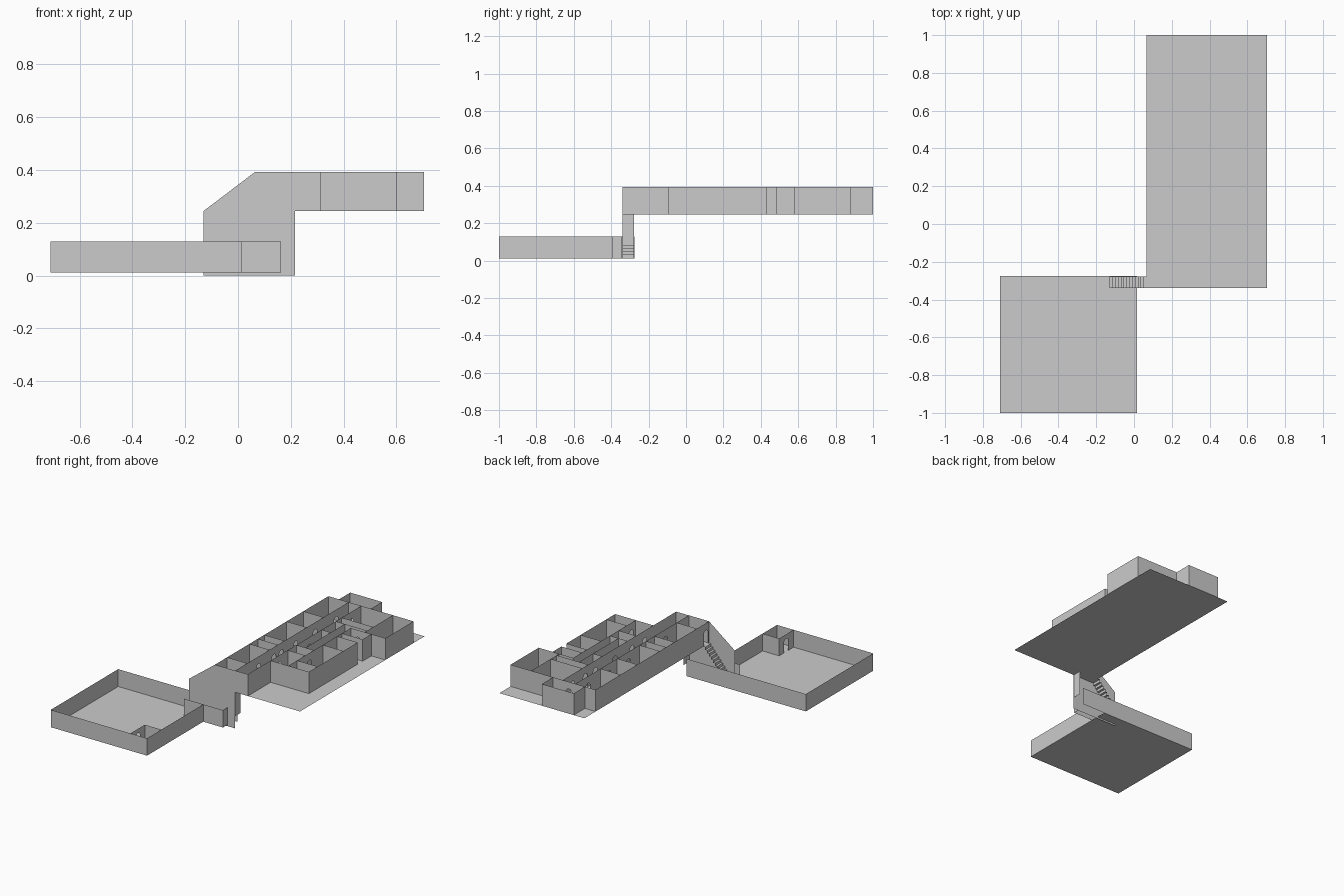
import bpy, math

if "Cube" in bpy.data.objects:
    bpy.data.objects.remove(bpy.data.objects["Cube"])


def mesh(name, verts, faces):
    me = bpy.data.meshes.new(name)
    me.from_pydata(verts, [], faces)
    ob = bpy.data.objects.new(name, me)
    bpy.context.collection.objects.link(ob)
    return ob


def floor(name, x0, x1, y0, y1, z):
    mesh(name, [(x0, y0, z), (x1, y0, z), (x1, y1, z), (x0, y1, z)], [(0, 1, 2, 3)])


def wall(name, a, b, z0, z1, doors=(), w=0.045, h=0.1):
    """Thin upright wall from a to b with round-topped doorways centred at given distances."""
    length = math.dist(a, b)
    pts = [(0, z0)]
    r = w / 2
    for d in doors:
        pts.append((d - r, z0))
        for i in range(9):
            t = math.pi * (1 - i / 8)
            pts.append((d + r * math.cos(t), z0 + h - r + r * math.sin(t)))
        pts.append((d + r, z0))
    pts += [(length, z0), (length, z1), (0, z1)]
    ux, uy = (b[0] - a[0]) / length, (b[1] - a[1]) / length
    verts = [(a[0] + ux * s, a[1] + uy * s, z) for s, z in pts]
    mesh(name, verts, [tuple(range(len(verts)))])


Z0, Z1 = 0.245, 0.393      # upper storey
L0, L1 = 0.012, 0.13       # lower room


def along_x(name, y, x0, x1, doors=()):
    wall(name, (x0, y), (x1, y), Z0, Z1, [d - x0 for d in doors])


def along_y(name, x, y0, y1, doors=()):
    wall(name, (x, y0), (x, y1), Z0, Z1, [d - y0 for d in doors])


# upper storey floor and corridor
floor("upper_floor", 0.065, 0.705, -0.34, 1.0, Z0)
along_y("outer_left_wall", 0.065, -0.34, 0.88, [-0.307])
along_y("corridor_left_wall", 0.217, -0.34, 0.88,
        [-0.29, -0.09, 0.075, 0.155, 0.31, 0.52, 0.745])
along_y("corridor_right_wall", 0.312, -0.34, 0.88, [0.0, 0.135, 0.32, 0.53, 0.638, 0.775])
along_x("upper_front_wall", -0.34, 0.215, 0.312)

# left row of rooms
for y in (-0.21, 0.03, 0.12, 0.19, 0.43, 0.61):
    along_x("left_room_partition", y, 0.065, 0.217)

# right wing
along_x("wing_front_wall", -0.095, 0.312, 0.6)
along_y("wing_outer_wall", 0.6, -0.095, 0.43)
along_y("wing_inner_wall", 0.445, -0.095, 0.58, [-0.045, 0.135, 0.35, 0.53])
for y in (0.0, 0.277, 0.43, 0.483):
    along_x("wing_partition", y, 0.445, 0.6)
along_y("niche_outer_wall", 0.6, 0.483, 0.578)
along_x("wing_step_wall", 0.578, 0.445, 0.705, [0.5])
for y in (0.09, 0.182):
    along_x("middle_partition", y, 0.312, 0.445, [0.41] if y > 0.1 else [])
along_y("middle_long_wall", 0.381, 0.182, 0.605)
along_x("closet_partition", 0.455, 0.312, 0.381)
along_x("middle_back_wall", 0.605, 0.312, 0.55, [0.41])
along_x("large_room_front_wall", 0.67, 0.312, 0.55)
along_y("large_room_side_wall", 0.55, 0.578, 0.88, [0.63])
along_y("outer_right_wall", 0.705, 0.578, 0.88)

# back wall and back block
along_x("back_wall", 0.88, 0.065, 0.705, [0.175, 0.265])
along_y("back_block_left_wall", 0.145, 0.88, 1.0)
along_y("back_block_right_wall", 0.385, 0.88, 1.0)
along_x("back_block_rear_wall", 1.0, 0.145, 0.385)

# lower room
floor("lower_floor", -0.71, 0.015, -1.0, -0.275, L0)
for name, a, b in [
    ("lower_front_wall", (-0.71, -1), (0.015, -1)),
    ("lower_left_wall", (-0.71, -1), (-0.71, -0.275)),
    ("lower_back_wall", (-0.71, -0.275), (0.19, -0.275)),
    ("lower_right_wall", (0.015, -1), (0.015, -0.395)),
    ("lower_passage_wall", (-0.13, -0.395), (0.163, -0.395)),
    ("lower_passage_end", (0.163, -0.395), (0.163, -0.345)),
]:
    wall(name, a, b, L0, L1)
wall("lower_closet_side", (-0.11, -1), (-0.11, -0.845), L0, L1, [0.08], h=0.09)
wall("lower_closet_back", (-0.11, -0.845), (0.015, -0.845), L0, L1)

# staircase side wall
profile = [(-0.13, 0.0), (0.215, 0.0), (0.215, Z1), (0.065, Z1), (-0.13, 0.245)]
mesh("stair_side_wall", [(x, -0.341, z) for x, z in profile], [(0, 1, 2, 3, 4)])

# stair treads and risers
n = 13
path = [(-0.13, L0)]
for i in range(n):
    z = L0 + (Z0 - L0) * (i + 1) / n
    path += [(-0.13 + 0.195 * i / n, z), (-0.13 + 0.195 * (i + 1) / n, z)]
verts = [(x, y, z) for x, z in path for y in (-0.34, -0.277)]
mesh("stair_steps", verts, [(2 * i, 2 * i + 1, 2 * i + 3, 2 * i + 2) for i in range(len(path) - 1)])

# wall over the opening below the landing
wall("under_landing_wall", (0.213, -0.34), (0.213, -0.277), 0.08, Z0)
